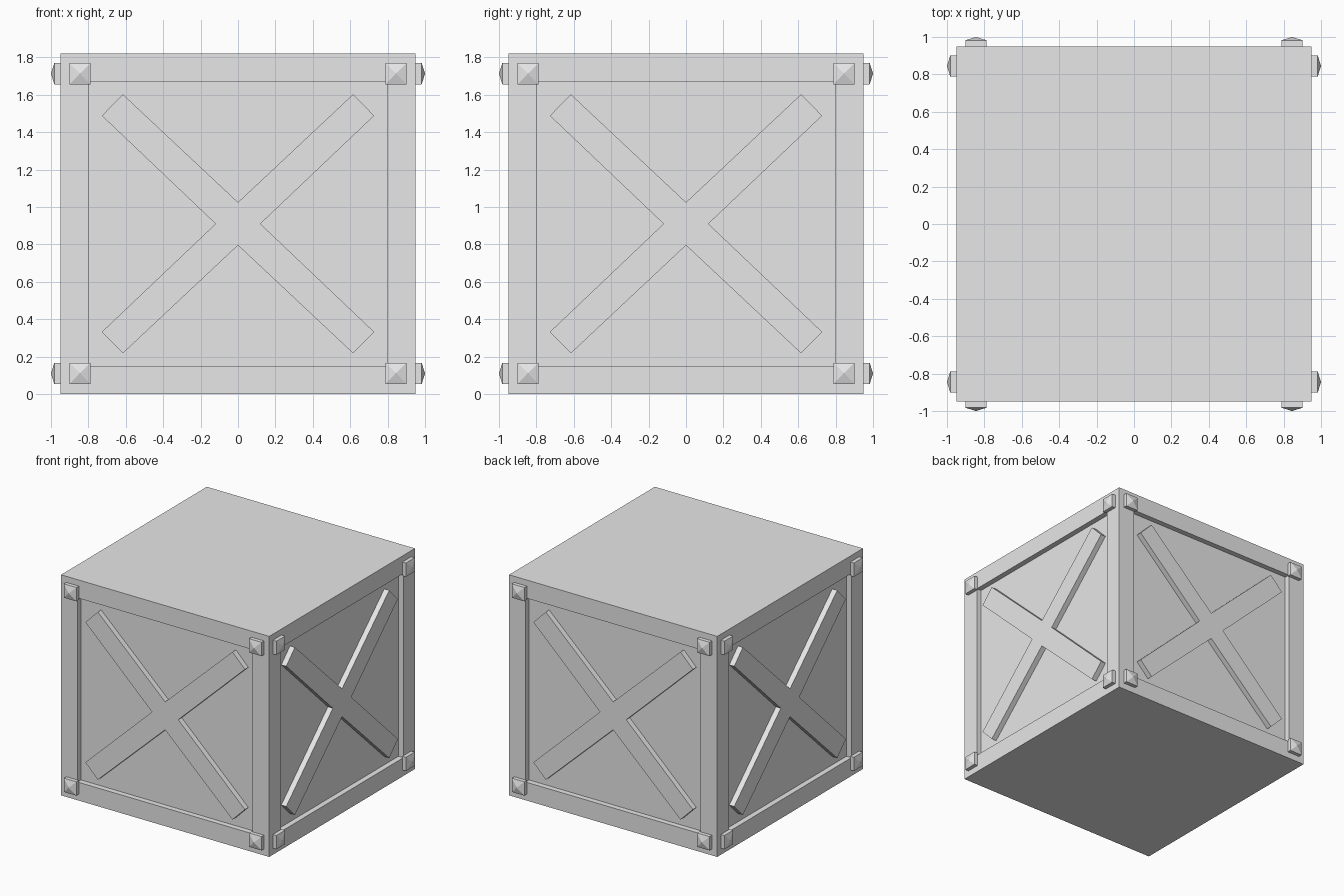
import bpy, bmesh, math
from mathutils import Matrix, Vector

if "Cube" in bpy.data.objects:
    bpy.data.objects.remove(bpy.data.objects["Cube"])

HALF, HEIGHT = 0.95, 1.82      # crate half width and height
BORDER, DEPTH = 0.213, 0.045   # frame width and panel recess
MID = HEIGHT / 2

grey = bpy.data.materials.new("light_grey")
grey.diffuse_color = (0.8, 0.8, 0.8, 1)
grey.use_nodes = True
grey.node_tree.nodes["Principled BSDF"].inputs["Base Color"].default_value = grey.diffuse_color


def add_object(name, bm, matrix=Matrix()):
    bmesh.ops.transform(bm, matrix=matrix, verts=bm.verts)
    bmesh.ops.recalc_face_normals(bm, faces=bm.faces)
    mesh = bpy.data.meshes.new(name)
    bm.to_mesh(mesh)
    bm.free()
    mesh.materials.append(grey)
    obj = bpy.data.objects.new(name, mesh)
    bpy.context.collection.objects.link(obj)
    return obj


# Crate body: box with a recessed panel on each of the four sides
bm = bmesh.new()
bmesh.ops.create_cube(bm, size=1, matrix=Matrix.Translation((0, 0, MID))
                      @ Matrix.Diagonal((2 * HALF, 2 * HALF, HEIGHT, 1)))
bm.normal_update()
sides = [f for f in bm.faces if abs(f.normal.z) < 0.5]
bmesh.ops.inset_individual(bm, faces=sides, thickness=BORDER)
for face in sides:
    inward = -face.normal * DEPTH
    panel = bmesh.ops.extrude_discrete_faces(bm, faces=[face])["faces"][0]
    bmesh.ops.translate(bm, vec=inward, verts=panel.verts)
add_object("crate_body", bm)


def cross_brace(name, turn):
    # One X outline: each quarter is a notch and the two corners of an arm end
    quarter = [(0.12, 0), (0.728, 0.578), (0.615, 0.692)]
    upper_right = quarter + [(0, 0.115)]
    outline = (upper_right
               + [(-x, z) for x, z in reversed(quarter)]
               + [(-x, -z) for x, z in quarter[1:]]
               + [(0, -0.115)]
               + [(x, -z) for x, z in reversed(quarter[1:])])
    bm = bmesh.new()
    face = bm.faces.new([bm.verts.new((x, -HALF, z + MID)) for x, z in outline])
    back = bmesh.ops.extrude_face_region(bm, geom=[face])["geom"]
    bmesh.ops.translate(bm, vec=(0, DEPTH, 0),
                        verts=[v for v in back if isinstance(v, bmesh.types.BMVert)])
    add_object(name, bm, turn)


def stud(name, x, z, turn):
    # Square block with a low pyramid cap
    r = 0.057
    bm = bmesh.new()
    rings = [[bm.verts.new((x + sx * r, y, z + sz * r))
              for sx, sz in ((-1, -1), (1, -1), (1, 1), (-1, 1))]
             for y in (-HALF, -0.982)]
    tip = bm.verts.new((x, -1, z))
    bm.faces.new(rings[0])
    for i in range(4):
        j = (i + 1) % 4
        bm.faces.new((rings[0][i], rings[0][j], rings[1][j], rings[1][i]))
        bm.faces.new((rings[1][i], rings[1][j], tip))
    add_object(name, bm, turn)


# Brace and four corner studs on every side
for k, side in enumerate(("front", "right", "back", "left")):
    turn = Matrix.Rotation(k * math.pi / 2, 4, 'Z')
    cross_brace(side + "_cross_brace", turn)
    for x, h in ((-0.845, "left"), (0.845, "right")):
        for z, v in ((0.11, "lower"), (HEIGHT - 0.107, "upper")):
            stud(f"{side}_{v}_{h}_stud", x, z, turn)
